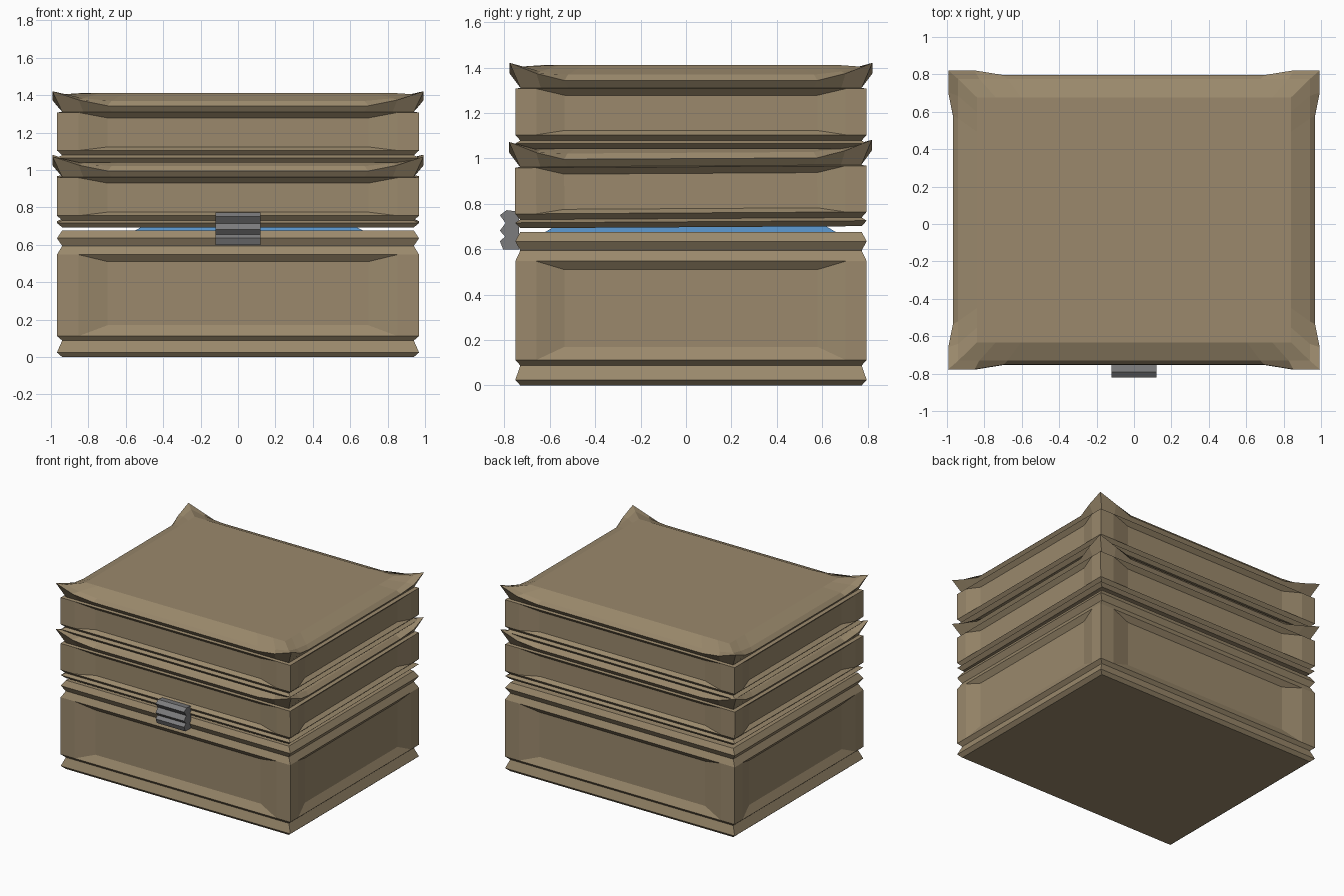
import bpy, bmesh, math
from mathutils import Vector

if "Cube" in bpy.data.objects:
    bpy.data.objects.remove(bpy.data.objects["Cube"])

CY = 0.022                                   # depth centre of the crate body
COLS = (-1, -0.88, -0.72, 0.72, 0.88)        # columns along each side
SIDES = 4


def material(name, colour):
    m = bpy.data.materials.new(name)
    m.diffuse_color = (*colour, 1)
    m.use_nodes = True
    m.node_tree.nodes["Principled BSDF"].inputs["Base Color"].default_value = m.diffuse_color
    return m


TAN = material("tan_metal", (0.325, 0.25, 0.15))
GREY = material("grey_latch", (0.2, 0.2, 0.205))
BLUE = material("blue_contents", (0.12, 0.36, 0.72))


def finish(bm, name, mat, location=(0, 0, 0)):
    bmesh.ops.remove_doubles(bm, verts=bm.verts, dist=1e-5)
    bmesh.ops.recalc_face_normals(bm, faces=bm.faces)
    me = bpy.data.meshes.new(name)
    bm.to_mesh(me)
    bm.free()
    me.materials.append(mat)
    ob = bpy.data.objects.new(name, me)
    ob.location = location
    bpy.context.collection.objects.link(ob)
    return ob


def side_point(side, t, hx, hy, z, inset=0.0):
    """Point at fraction t along one side of a rectangle."""
    x, y = ((t * hx, -hy + inset), (hx - inset, t * hy),
            (-t * hx, hy - inset), (-hx + inset, -t * hy))[side]
    return Vector((x, y, z))


def ring(bm, hx, hy, z, flare=0.0, lift=0.0):
    """Rectangular loop whose corners may spread outward and rise."""
    verts = []
    for s in range(SIDES):
        for t in COLS:
            corner, near = t == -1, abs(t) == 0.88
            p = side_point(s, t, hx, hy, z, -flare if near else 0)
            if corner:
                p.x += math.copysign(flare, p.x)
                p.y += math.copysign(flare, p.y)
            p.z += lift * (1 if corner else 0.4 if near else 0)
            verts.append(bm.verts.new(p))
    return verts


def panelled_wall(bm, lo, hi, hx, hy, z0, z1, depth):
    """Four walls, each with a sloping recessed panel."""
    n, k = len(lo), len(COLS)
    for s in range(SIDES):
        i = s * k
        for j in (i, i + 4):
            bm.faces.new((lo[j], lo[(j + 1) % n], hi[(j + 1) % n], hi[j]))
        a, b, c, d = [bm.verts.new(side_point(s, t, hx, hy, z, depth))
                      for t, z in ((-.72, z0), (.72, z0), (.72, z1), (-.72, z1))]
        bm.faces.new((a, b, c, d))
        bm.faces.new((*lo[i + 1:i + 5], b, a))
        bm.faces.new((d, c, *reversed(hi[i + 1:i + 5])))
        bm.faces.new((lo[i + 1], a, d, hi[i + 1]))
        bm.faces.new((b, lo[i + 4], hi[i + 4], c))


def shell(name, profile, panel_at, z0, z1, location):
    """Stack of loops; the span after loop panel_at is panelled."""
    bm = bmesh.new()
    loops = [ring(bm, *p) for p in profile]
    n = len(loops[0])
    for i, (lo, hi) in enumerate(zip(loops, loops[1:])):
        if i == panel_at:
            panelled_wall(bm, lo, hi, *profile[i][:2], z0, z1, 0.03)
            continue
        for j in range(n):
            k = (j + 1) % n
            bm.faces.new((lo[j], lo[k], hi[k], hi[j]))
    bm.faces.new(list(reversed(loops[0])))
    bm.faces.new(loops[-1])
    return finish(bm, name, TAN, location)


OUT, IN = (0.968, 0.774), (0.94, 0.752)

# Crate base with grooved foot and rim
shell("crate_base", [(*IN, 0), (*OUT, 0.024), (*IN, 0.088), (*OUT, 0.112),
                     (*OUT, 0.547), (*IN, 0.594), (*OUT, 0.635), (*IN, 0.676)],
      3, 0.17, 0.51, (0, CY, 0))

# Two stacked lids with upturned corners
LID = [(*IN, 0), (*OUT, 0.024), (*IN, 0.038), (*OUT, 0.063),
       (*OUT, 0.266), (*IN, 0.27), (*OUT, 0.302, 0.025, 0.078),
       (0.94, 0.753, 0.328, 0.0, 0.035), (0.84, 0.655, 0.37)]
lower = shell("lower_lid", LID, 3, 0.082, 0.237, (0, CY, 0.697))
lower.rotation_euler.x = 0.006
shell("upper_lid", LID, 3, 0.082, 0.237, (0, CY, 1.041))

# Low mound of contents showing through the gap
bm = bmesh.new()
low, high = [[bm.verts.new(p) for p in ((x0, y0, z), (x1, y0, z), (x1, y1, z), (x0, y1, z))]
             for x0, x1, y0, y1, z in ((-0.56, 0.68, -0.63, 0.67, 0.67),
                                       (-0.50, 0.61, -0.57, 0.61, 0.705))]
for i in range(4):
    j = (i + 1) % 4
    bm.faces.new((low[i], low[j], high[j], high[i]))
bm.faces.new(high)
bm.faces.new(low[::-1])
finish(bm, "contents", BLUE)

# Ridged front latch, a profile extruded sideways
PROFILE = [(-0.735, 0.765), (-0.79, 0.772), (-0.82, 0.75), (-0.795, 0.715),
           (-0.82, 0.682), (-0.797, 0.655), (-0.82, 0.635), (-0.805, 0.598), (-0.735, 0.598)]
bm = bmesh.new()
ends = [[bm.verts.new((x, y, z)) for y, z in PROFILE] for x in (-0.12, 0.12)]
for i in range(len(PROFILE)):
    j = (i + 1) % len(PROFILE)
    bm.faces.new((ends[0][i], ends[0][j], ends[1][j], ends[1][i]))
bm.faces.new(ends[0])
bm.faces.new(ends[1][::-1])
finish(bm, "front_latch", GREY)
